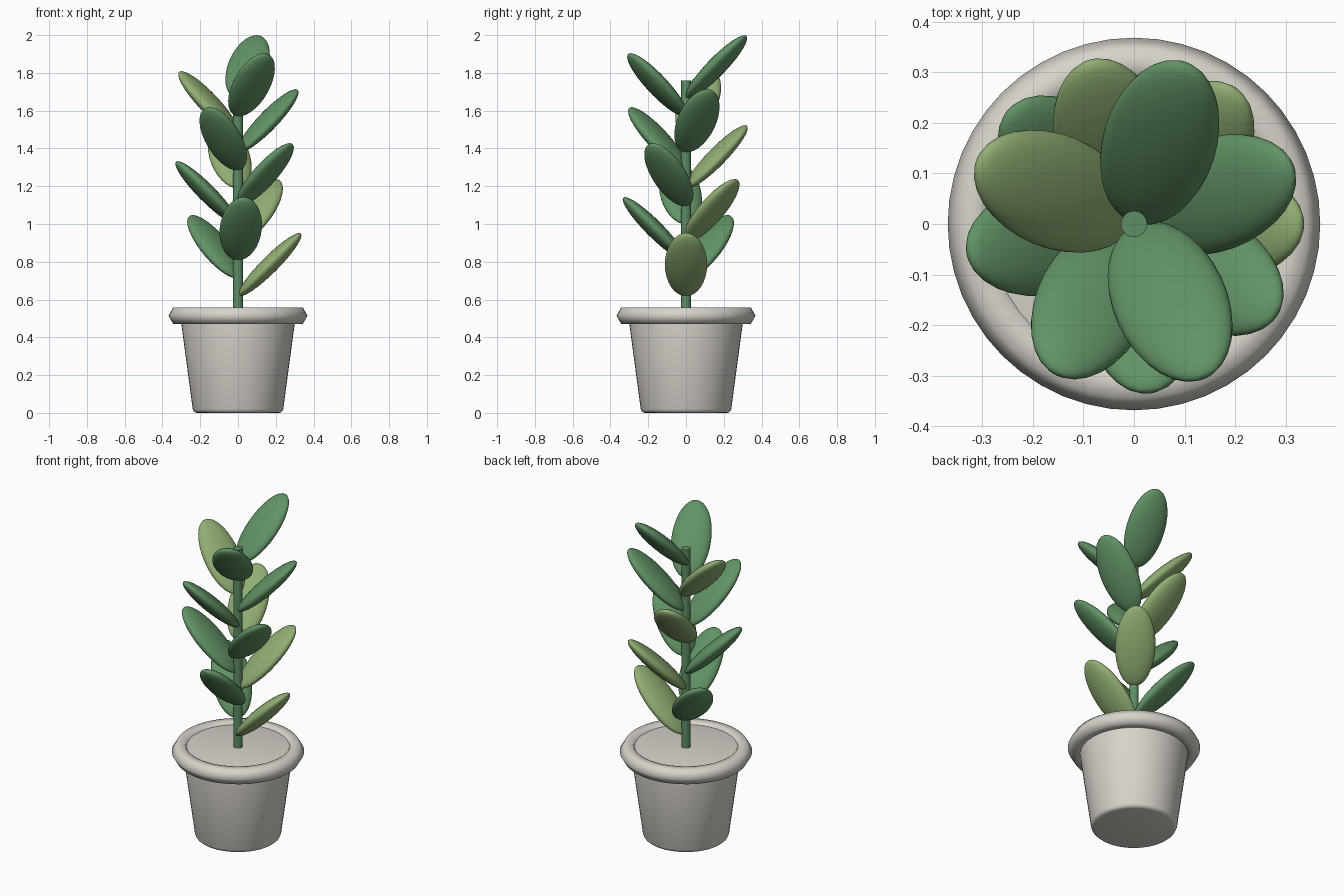
import bpy
import math

cube = bpy.data.objects.get("Cube")
if cube:
    bpy.data.objects.remove(cube, do_unlink=True)


def make_material(name, rgb):
    mat = bpy.data.materials.new(name)
    mat.use_nodes = True
    colour = (*rgb, 1.0)
    mat.diffuse_color = colour
    mat.node_tree.nodes["Principled BSDF"].inputs["Base Color"].default_value = colour
    return mat


pale_clay = make_material("pale clay", (0.68, 0.65, 0.60))
deep_green = make_material("deep green", (0.12, 0.29, 0.13))
light_green = make_material("light green", (0.28, 0.42, 0.17))
stem_green = make_material("stem green", (0.11, 0.27, 0.13))


def finish(name, mat):
    obj = bpy.context.object
    obj.name = name
    obj.data.materials.append(mat)
    return obj


def smooth(angle):
    bpy.ops.object.shade_smooth_by_angle(angle=math.radians(angle))


# Tapered pot body, closed on top by the soil level
POT_HEIGHT = 0.545
bpy.ops.mesh.primitive_cone_add(vertices=48, radius1=0.237, radius2=0.31,
                                depth=POT_HEIGHT, location=(0, 0, POT_HEIGHT / 2))
pot = finish("pot", pale_clay)
bevel = pot.modifiers.new("rounded edges", "BEVEL")
bevel.width = 0.02
bevel.segments = 3
bevel.limit_method = "ANGLE"
bpy.ops.object.modifier_apply(modifier=bevel.name)
smooth(40)

# Rolled rim with a six-sided section
bpy.ops.mesh.primitive_torus_add(major_segments=48, minor_segments=6,
                                 major_radius=0.318, minor_radius=0.05,
                                 location=(0, 0, 0.515))
finish("pot_rim", pale_clay)
smooth(180)

# Straight stem
STEM_BOTTOM, STEM_TOP = 0.5, 1.76
bpy.ops.mesh.primitive_cylinder_add(vertices=16, radius=0.026, depth=STEM_TOP - STEM_BOTTOM,
                                    location=(0, 0, (STEM_TOP + STEM_BOTTOM) / 2))
finish("stem", stem_green)
smooth(40)

# Leaves climb the stem in a golden-angle spiral, every third one lighter
LEAF_COUNT = 12
for i in range(LEAF_COUNT):
    turn = math.radians(137.5 * i)
    reach = 0.169
    bpy.ops.mesh.primitive_uv_sphere_add(
        segments=32, ring_count=16, radius=1,
        location=(reach * math.cos(turn), reach * math.sin(turn), 0.785 + 0.0952 * i),
        rotation=(0, math.radians(45), turn))
    leaf = finish(f"leaf_{i + 1}", light_green if i % 3 == 0 else deep_green)
    # Long axis points up and outward, broad axis lies sideways
    leaf.scale = (0.045, 0.112, 0.232)
    bpy.ops.object.transform_apply(location=False, rotation=False, scale=True)
    smooth(180)
